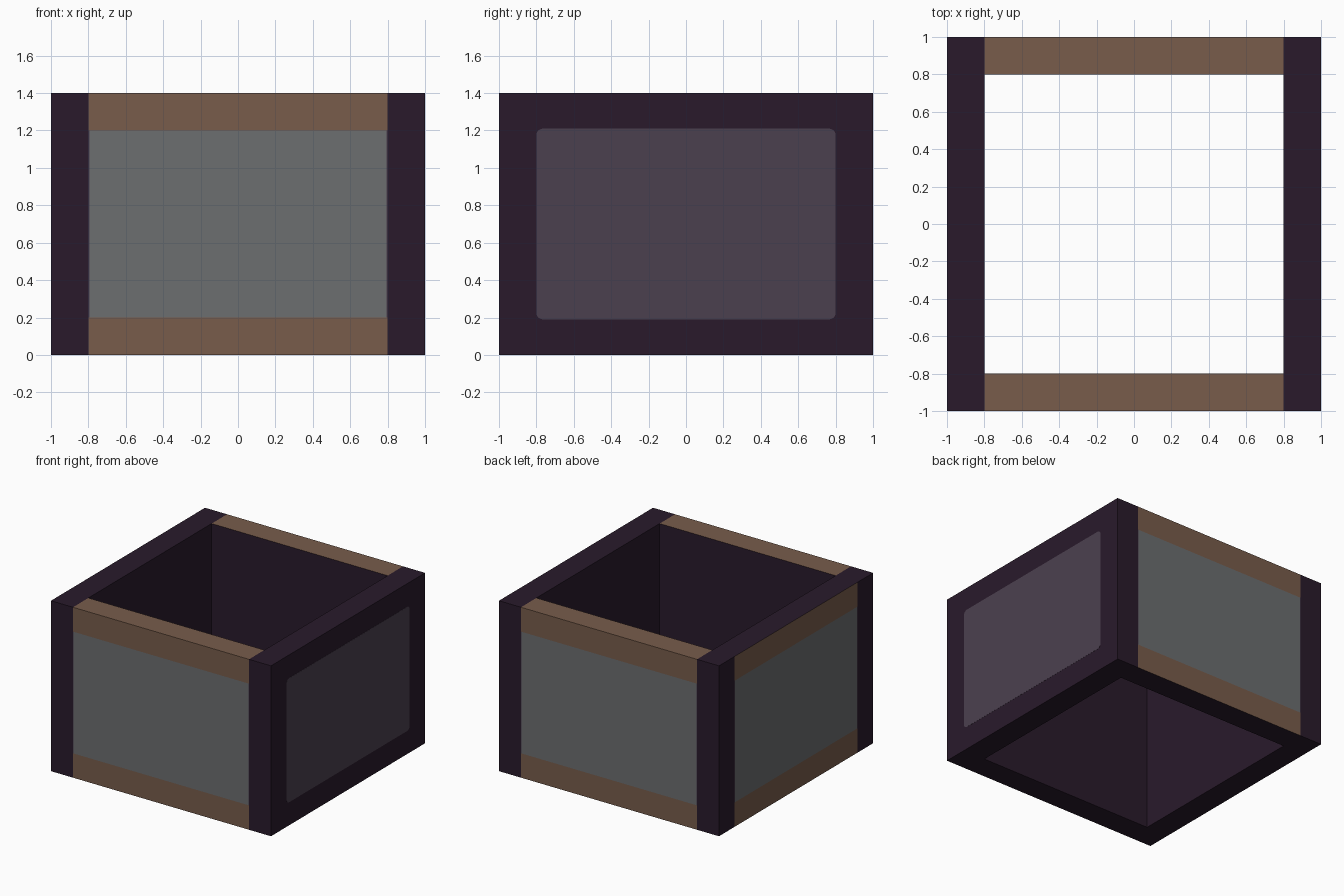
import bpy, bmesh, math
from mathutils import Vector

cube = bpy.data.objects.get("Cube")
if cube:
    bpy.data.objects.remove(cube, do_unlink=True)


def linear(c):
    c /= 255
    return c / 12.92 if c <= 0.04045 else ((c + 0.055) / 1.055) ** 2.4


def material(name, rgb):
    m = bpy.data.materials.new(name)
    m.use_nodes = True
    col = [linear(c) for c in rgb] + [1]
    m.diffuse_color = col
    m.node_tree.nodes["Principled BSDF"].inputs["Base Color"].default_value = col
    return m


MATS = [material("dark plum", (41, 26, 43)),
        material("warm brown", (120, 92, 75)),
        material("slate grey", (108, 110, 112)),
        material("dusky violet", (75, 64, 79))]
PLUM, BROWN, GREY, VIOLET = range(4)

HEIGHT, THICK, INNER = 1.4, 0.2, 0.8
LOW, HIGH, SEAM = 0.2, 1.2, 0.795


def finish(bm, name):
    mesh = bpy.data.meshes.new(name)
    bm.to_mesh(mesh)
    bm.free()
    for m in MATS:
        mesh.materials.append(m)
    obj = bpy.data.objects.new(name, mesh)
    bpy.context.collection.objects.link(obj)
    return obj


def wall(name, axis, sign, half_length, panelled, brown_top):
    """Box wall facing sign * axis, cut along the panel borders."""
    along = 1 - axis
    side = Vector((0, 0, 0))
    side[along] = 1
    bm = bmesh.new()
    bmesh.ops.create_cube(bm, size=1)
    for v in bm.verts:
        v.co[axis] = sign * (INNER + THICK / 2) + v.co[axis] * THICK
        v.co[along] *= 2 * half_length
        v.co.z = (v.co.z + 0.5) * HEIGHT
    if panelled:
        cuts = [(Vector((0, 0, z)), Vector((0, 0, 1))) for z in (LOW, HIGH)]
        cuts += [(side * s, side) for s in (-INNER, -SEAM, SEAM, INNER)]
        for co, no in cuts:
            bmesh.ops.bisect_plane(bm, geom=bm.verts[:] + bm.edges[:] + bm.faces[:],
                                   plane_co=co, plane_no=no)
    bm.normal_update()
    for f in bm.faces:
        c = f.calc_center_median()
        offset = abs(c[along])
        if brown_top and f.normal.z > 0.5:
            f.material_index = BROWN
        elif panelled and f.normal[axis] * sign > 0.5 and offset < INNER:
            if not LOW < c.z < HIGH:
                f.material_index = BROWN
            else:
                f.material_index = GREY if offset < SEAM else VIOLET
    # Ends of the short walls are buried in the side walls
    if half_length < 1:
        ends = [f for f in bm.faces if abs(f.normal[along]) > 0.5]
        bmesh.ops.delete(bm, geom=ends, context='FACES')
    return finish(bm, name)


# Four walls of the open frame
wall("front_wall", 1, -1, INNER, True, True)
wall("back_wall", 1, 1, INNER, True, True)
wall("right_wall", 0, -1, 1, True, False)
wall("left_wall", 0, 1, 1, False, False)

# Rounded thin plate on the left wall
bm = bmesh.new()
radius, half_w, half_h, steps = 0.035, 0.8, 0.51, 5
corners = [(1, 1), (-1, 1), (-1, -1), (1, -1)]
ring = []
for i, (sy, sz) in enumerate(corners):
    for k in range(steps + 1):
        a = (i + k / steps) * math.pi / 2
        ring.append(bm.verts.new((1.0, sy * (half_w - radius) + radius * math.cos(a),
                                  HEIGHT / 2 + sz * (half_h - radius) + radius * math.sin(a))))
face = bm.faces.new(ring)
ext = bmesh.ops.extrude_face_region(bm, geom=[face])
for v in ext["geom"]:
    if isinstance(v, bmesh.types.BMVert):
        v.co.x += 0.001
bmesh.ops.recalc_face_normals(bm, faces=bm.faces)
for f in bm.faces:
    f.material_index = VIOLET
finish(bm, "left_panel")
